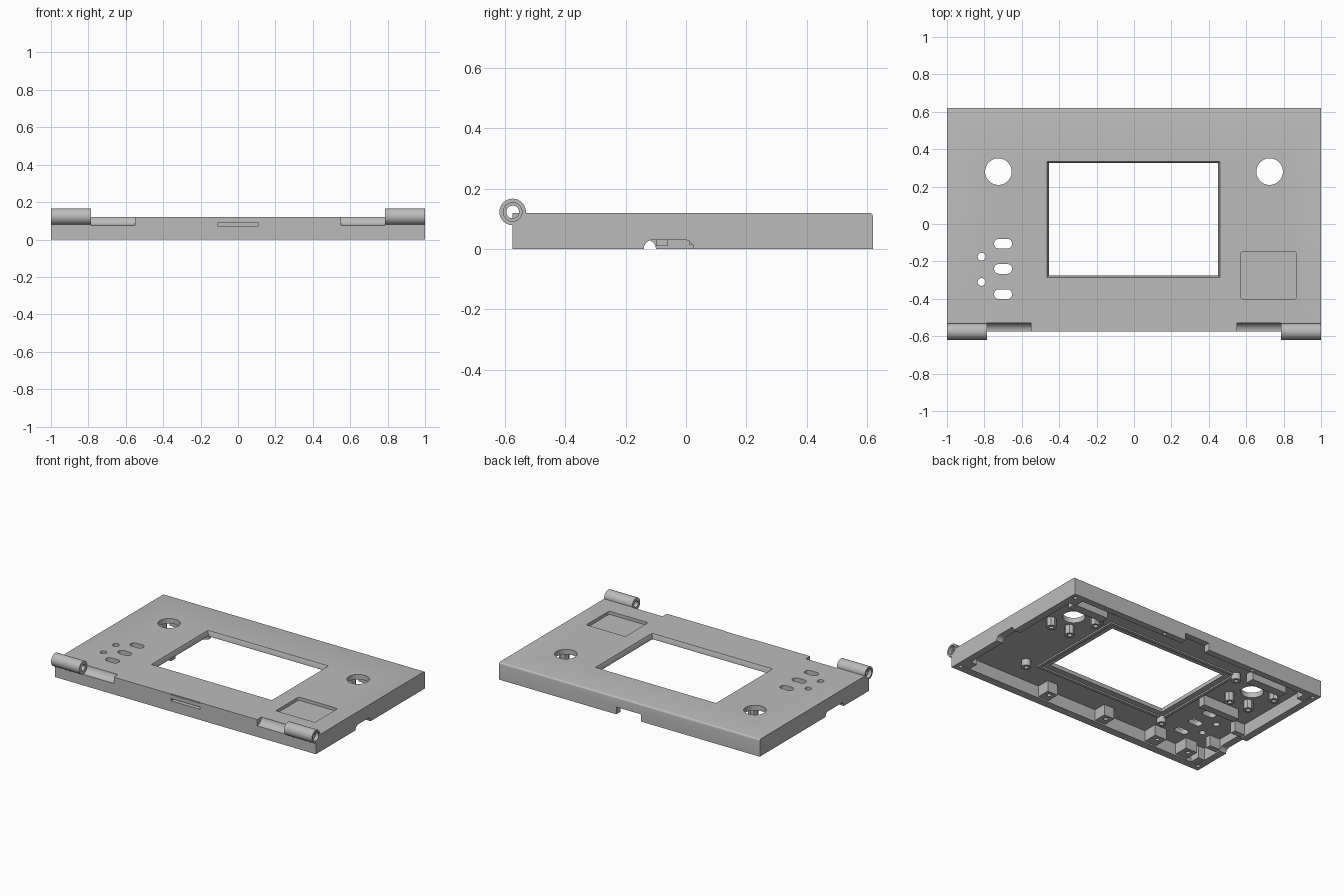
import bpy
import bmesh
import math
from mathutils import Matrix, Vector

cube = bpy.data.objects.get("Cube")
if cube:
    bpy.data.objects.remove(cube, do_unlink=True)

grey = bpy.data.materials.new("plain grey plastic")
grey.use_nodes = True
grey.diffuse_color = (0.5, 0.5, 0.5, 1)
grey.node_tree.nodes["Principled BSDF"].inputs["Base Color"].default_value = (0.5, 0.5, 0.5, 1)


def add(name, bm):
    bmesh.ops.recalc_face_normals(bm, faces=bm.faces)
    mesh = bpy.data.meshes.new(name)
    bm.to_mesh(mesh)
    bm.free()
    mesh.materials.append(grey)
    obj = bpy.data.objects.new(name, mesh)
    bpy.context.collection.objects.link(obj)
    return obj


def box(name, x, y, z):
    """Box from (low, high) ranges."""
    bm = bmesh.new()
    size = Matrix.Diagonal((x[1] - x[0], y[1] - y[0], z[1] - z[0], 1))
    mid = Vector((sum(x), sum(y), sum(z))) / 2
    bmesh.ops.create_cube(bm, size=1, matrix=Matrix.Translation(mid) @ size)
    return add(name, bm)


def rod(name, centre, radius, length, axis="Z", sides=40):
    bm = bmesh.new()
    turn = Matrix.Rotation(math.pi / 2, 4, "Y") if axis == "X" else Matrix()
    bmesh.ops.create_cone(bm, cap_ends=True, segments=sides, radius1=radius, radius2=radius,
                          depth=length, matrix=Matrix.Translation(centre) @ turn)
    return add(name, bm)


def prism(name, outline, z, taper=None):
    """Extrude an xy outline over a z range, optionally to a second outline."""
    bm = bmesh.new()
    low = [bm.verts.new((px, py, z[0])) for px, py in outline]
    high = [bm.verts.new((px, py, z[1])) for px, py in taper or outline]
    bm.faces.new(low)
    bm.faces.new(high)
    n = len(low)
    for i in range(n):
        bm.faces.new((low[i], low[(i + 1) % n], high[(i + 1) % n], high[i]))
    return add(name, bm)


def rounded(cx, cy, hx, hy, r, steps=8):
    pts = []
    for q, (sx, sy) in enumerate(((1, 1), (-1, 1), (-1, -1), (1, -1))):
        for i in range(steps + 1):
            a = (q + i / steps) * math.pi / 2
            pts.append((cx + sx * (hx - r) + r * math.cos(a), cy + sy * (hy - r) + r * math.sin(a)))
    return pts


def rect(x, y, grow=0):
    return [(x[0] - grow, y[0] - grow), (x[1] + grow, y[0] - grow),
            (x[1] + grow, y[1] + grow), (x[0] - grow, y[1] + grow)]


def combine(target, tool, operation="DIFFERENCE"):
    mod = target.modifiers.new("combine", "BOOLEAN")
    mod.operation, mod.solver, mod.object = operation, "EXACT", tool
    bpy.context.view_layer.objects.active = target
    bpy.ops.object.modifier_apply(modifier=mod.name)
    bpy.data.objects.remove(tool, do_unlink=True)


FRONT, BACK, TOP, ROOF = -0.575, 0.62, 0.12, 0.085
HINGE_Y, HINGE_Z = -0.575, 0.123
THROUGH = (-0.1, 0.3)

# Shell with softened front and back top edges, hollow underneath
shell = box("case_shell", (-1, 1), (FRONT, BACK), (0, TOP))
bm = bmesh.new()
bm.from_mesh(shell.data)
edges = [e for e in bm.edges if all(v.co.z > 0.1 and v.co.y > 0 for v in e.verts)]
bmesh.ops.bevel(bm, geom=edges, offset=0.012, segments=4, profile=0.5, affect="EDGES")
bm.to_mesh(shell.data)
bm.free()
combine(shell, box("cavity", (-0.95, 0.95), (-0.52, 0.575), (-0.1, ROOF)))

# Corner blocks for the screws
for sx in (-1, 1):
    for cy in (-0.5, 0.555):
        combine(shell, box("corner", (sx * 0.945 - 0.045, sx * 0.945 + 0.045),
                           (cy - 0.05, cy + 0.05), (0.001, 0.1)), "UNION")

# Screen window with chamfered rim
wx, wy = (-0.455, 0.45), (-0.275, 0.325)
combine(shell, prism("window", rect(wx, wy), THROUGH))
combine(shell, prism("window_chamfer", rect(wx, wy), (0.095, 0.125), rect(wx, wy, 0.012)))

# Stick holes, buttons, lamp holes and the recessed pad
for sx in (-1, 1):
    combine(shell, rod("stick_hole", (sx * 0.725, 0.28, 0.1), 0.071, 0.4, sides=48))
for y in (-0.105, -0.24, -0.375):
    combine(shell, prism("button_slot", rounded(-0.7, y, 0.048, 0.026, 0.025), THROUGH))
for y in (-0.175, -0.31):
    combine(shell, rod("lamp_hole", (-0.815, y, 0.1), 0.021, 0.4, sides=24))
combine(shell, prism("pad_recess", rounded(0.72, -0.275, 0.15, 0.125, 0.012), (0.098, 0.2)))

# Latch slit in front and a small dip in the top edge
combine(shell, box("latch_slit", (-0.11, 0.11), (-0.7, -0.54), (0.073, 0.089)))
combine(shell, box("edge_dip", (-0.11, 0.11), (-0.7, -0.571), (0.115, 0.2)))

# Cable openings in the back and side walls
combine(shell, box("back_opening", (-0.09, 0.1), (0.55, 0.7), (-0.1, 0.05)))
for sx, y in ((1, (-0.14, 0.025)), (-1, (-0.30, -0.10))):
    mid, half = sum(y) / 2, (y[1] - y[0]) / 2
    tool = prism("side_opening", rounded(0, mid, 0.03, half, 0.029), (-0.1, 0.1))
    tool.data.transform(Matrix.Translation((sx * 0.975, 0, 0)) @ Matrix.Rotation(math.pi / 2, 4, "Y"))
    combine(shell, tool)

# Hinge barrels, with rounded clearance grooves beside them
for sx in (-1, 1):
    combine(shell, rod("groove", (sx * 0.668, HINGE_Y, HINGE_Z), 0.047, 0.236, "X", 48))
    combine(shell, rod("barrel", (sx * 0.8925, HINGE_Y, HINGE_Z), 0.044, 0.215, "X", 48), "UNION")
    combine(shell, rod("pin_hole", (sx * 0.9, HINGE_Y, HINGE_Z), 0.021, 0.3, "X", 32))
    combine(shell, rod("pin_counterbore", (sx, HINGE_Y, HINGE_Z), 0.031, 0.05, "X", 32))

# Screw holes under the rim
for sx in (-1, 1):
    for y in (-0.53, 0.58):
        combine(shell, rod("screw_hole", (sx * 0.965, y, 0), 0.013, 0.1, sides=20))
for x in (-0.46, 0.25):
    combine(shell, rod("screw_hole", (x, 0.595, 0), 0.012, 0.1, sides=20))


def post(name, x, y, low, radius=0.03, sides=24):
    obj = rod(name, (x, y, (low + 0.09) / 2), radius, 0.09 - low, sides=sides)
    combine(obj, rod("bore", (x, y, low), radius * 0.45, 0.08, sides=16))
    return obj


inner = []
# Stick module supports, the same on both sides
for side, cx in (("left", 0.725), ("right", -0.725)):
    inner.append(box(side + "_stick_block", (cx - 0.10, cx + 0.17), (0.43, 0.49), (0.02, 0.09)))
    for i, (dx, dy) in enumerate(((0.09, -0.11), (-0.06, -0.11), (-0.11, 0.08))):
        inner.append(post(f"{side}_stick_post_{i}", cx + dx, 0.28 + dy, 0.025, 0.033, 8))

# Screen mounting posts and a thin lip around the window
for i, (x, y) in enumerate(((-0.51, 0.38), (-0.5, -0.33), (0.6, -0.33), (0.6, 0.38))):
    inner.append(post(f"screen_post_{i}", x, y, 0.04))
lip = prism("window_lip", rect(wx, wy, 0.06), (0.075, 0.09))
combine(lip, prism("lip_opening", rect(wx, wy, 0.04), THROUGH))
inner.append(lip)

# Front wall bosses
for i, x in enumerate((0.3, -0.16)):
    boss = box(f"front_boss_{i}", (x - 0.04, x + 0.04), (-0.53, -0.43), (0.01, 0.09))
    combine(boss, rod("bore", (x, -0.465, 0), 0.014, 0.1, sides=16))
    inner.append(boss)

# Button board supports and cable socket holder
for i, x in enumerate((-0.57, -0.82)):
    boss = box(f"button_board_boss_{i}", (x - 0.045, x + 0.045), (-0.53, -0.42), (0.01, 0.09))
    combine(boss, rod("bore", (x, -0.455, 0), 0.014, 0.1, sides=16))
    inner.append(boss)
inner.append(box("button_board_block", (-0.8, -0.52), (0.01, 0.06), (0.015, 0.09)))
for i, y in enumerate((-0.32, -0.08)):
    inner.append(box(f"socket_holder_{i}", (-0.955, -0.87), (y - 0.02, y + 0.02), (0.01, 0.09)))

# Smooth the curved parts and keep the edges crisp
bpy.ops.object.select_all(action="DESELECT")
for obj in [shell] + inner:
    obj.select_set(True)
bpy.context.view_layer.objects.active = shell
bpy.ops.object.shade_smooth_by_angle(angle=math.radians(30))
